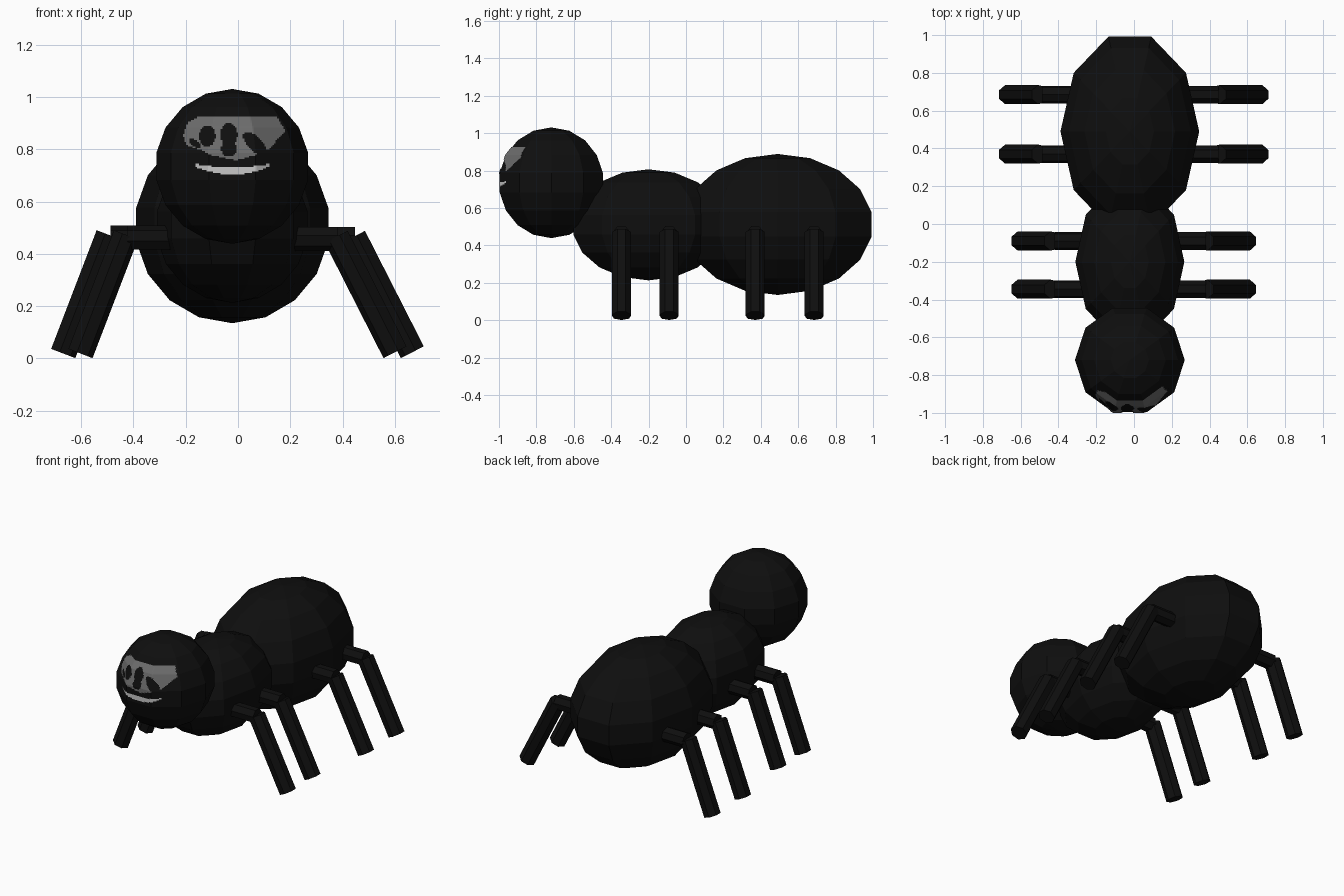
import bpy, bmesh, math
from mathutils import Vector
from mathutils.bvhtree import BVHTree

if "Cube" in bpy.data.objects:
    bpy.data.objects.remove(bpy.data.objects["Cube"])


def material(name, v):
    m = bpy.data.materials.new(name)
    m.diffuse_color = (v, v, v, 1)
    m.use_nodes = True
    m.node_tree.nodes["Principled BSDF"].inputs["Base Color"].default_value = m.diffuse_color
    return m


BLACK = material("black", 0.0045)
GREY = material("mask grey", 0.15)
LIGHT = material("mouth light grey", 0.58)


def finish(bm, name, mat):
    bmesh.ops.recalc_face_normals(bm, faces=bm.faces)
    me = bpy.data.meshes.new(name)
    bm.to_mesh(me)
    bm.free()
    me.materials.append(mat)
    ob = bpy.data.objects.new(name, me)
    bpy.context.collection.objects.link(ob)
    return ob


def ellipsoid(name, centre, radii, seg=10, rings=9):
    """Low-poly ball with poles up and down and a corner on +x."""
    bm = bmesh.new()
    c = Vector(centre)

    def pt(i, j):
        p, t = math.pi * i / rings, 2 * math.pi * j / seg
        return bm.verts.new(c + Vector((radii[0] * math.sin(p) * math.cos(t),
                                        radii[1] * math.sin(p) * math.sin(t),
                                        radii[2] * math.cos(p))))
    top, bottom = pt(0, 0), pt(rings, 0)
    rows = [[pt(i, j) for j in range(seg)] for i in range(1, rings)]
    for j in range(seg):
        k = (j + 1) % seg
        bm.faces.new((top, rows[0][j], rows[0][k]))
        bm.faces.new((bottom, rows[-1][k], rows[-1][j]))
        for a, b in zip(rows, rows[1:]):
            bm.faces.new((a[j], b[j], b[k], a[k]))
    return finish(bm, name, BLACK)


def rod(name, a, b, r=0.052, sides=7):
    """Straight leg piece between two points in an xz plane."""
    a, b = Vector(a), Vector(b)
    d = (b - a).normalized()
    v = Vector((0, 1, 0))
    u = v.cross(d)
    if u.x * a.x > 0:          # corner faces the body
        u = -u
    bm = bmesh.new()
    ends = []
    for p in (a, b):
        ends.append([bm.verts.new(p + r * (u * math.cos(t) + v * math.sin(t)))
                     for t in (2 * math.pi * i / sides for i in range(sides))])
    for e in ends:
        bm.faces.new(e)
    for i in range(sides):
        k = (i + 1) % sides
        bm.faces.new((ends[0][i], ends[0][k], ends[1][k], ends[1][i]))
    return finish(bm, name, BLACK)


# body
head = ellipsoid("head", (-0.022, -0.72, 0.735), (0.295, 0.295, 0.296))
ellipsoid("thorax", (-0.022, -0.2, 0.51), (0.293, 0.43, 0.297))
ellipsoid("abdomen", (-0.022, 0.49, 0.512), (0.373, 0.536, 0.377))

# legs: y, outward shift of the knee
for n, (y, s) in enumerate([(-0.345, 0), (-0.09, 0), (0.37, 0.066), (0.685, 0.066)], 1):
    for side, knee, top, foot in (("left", -0.422, (-0.431, 0.474), (-0.605, 0.02)),
                                  ("right", 0.382, (0.378, 0.467), (0.603, 0.025))):
        g = math.copysign(1, knee)
        rod(f"upper_leg_{side}_{n}", (g * 0.16, y, 0.46), (knee + g * s, y, 0.46), 0.048)
        rod(f"lower_leg_{side}_{n}", (top[0] + g * s, y, top[1]), (foot[0] + g * s, y, foot[1]))

# painted face: thin plates wrapped on the front of the head
head_bm = bmesh.new()
head_bm.from_mesh(head.data)
tree = BVHTree.FromBMesh(head_bm)


def ellipse(x, z, cx, cz, rx, rz, tilt=0.0):
    c, s = math.cos(tilt), math.sin(tilt)
    dx, dz = x - cx, z - cz
    return ((dx * c + dz * s) / rx) ** 2 + ((dz * c - dx * s) / rz) ** 2 < 1


def inside(x, z, poly):
    hit = False
    for (ax, az), (bx, bz) in zip(poly, poly[1:] + poly[:1]):
        if (az > z) != (bz > z) and x < ax + (z - az) * (bx - ax) / (bz - az):
            hit = not hit
    return hit


OUTLINE = [(-0.21, 0.85), (-0.19, 0.905), (-0.15, 0.923), (0.15, 0.923), (0.18, 0.87),
           (0.12, 0.80), (0.06, 0.775), (-0.01, 0.757), (-0.10, 0.777), (-0.15, 0.80), (-0.195, 0.815)]
HOLES = [(-0.118, 0.85, 0.032, 0.04, 0), (-0.035, 0.855, 0.033, 0.045, 0),
         (-0.035, 0.80, 0.03, 0.028, 0), (0.065, 0.82, 0.06, 0.026, -0.8),
         (-0.165, 0.822, 0.026, 0.012, -0.6)]


def is_mask(x, z):
    return inside(x, z, OUTLINE) and not any(ellipse(x, z, *h) for h in HOLES)


def is_mouth(x, z):
    u = (x + 0.022) / 0.143
    return abs(u) < 1 and 0.702 + 0.032 * u * u < z < 0.731 + 0.012 * u * u


def plate(name, rule, mat, step=0.006):
    bm = bmesh.new()
    verts = {}

    def vert(i, k):
        if (i, k) not in verts:
            hit = tree.ray_cast(Vector((i * step, -2, k * step)), Vector((0, 1, 0)))[0]
            verts[i, k] = bm.verts.new(hit + Vector((0, -0.004, 0.001)))
        return verts[i, k]
    for i in range(-40, 40):
        for k in range(110, 160):
            if rule((i + .5) * step, (k + .5) * step):
                bm.faces.new((vert(i, k), vert(i + 1, k), vert(i + 1, k + 1), vert(i, k + 1)))
    ob = finish(bm, name, mat)
    # make the plate face forward
    if sum(p.normal.y for p in ob.data.polygons) > 0:
        ob.data.flip_normals()


plate("face_mask", is_mask, GREY)
plate("mouth", is_mouth, LIGHT)
head_bm.free()
